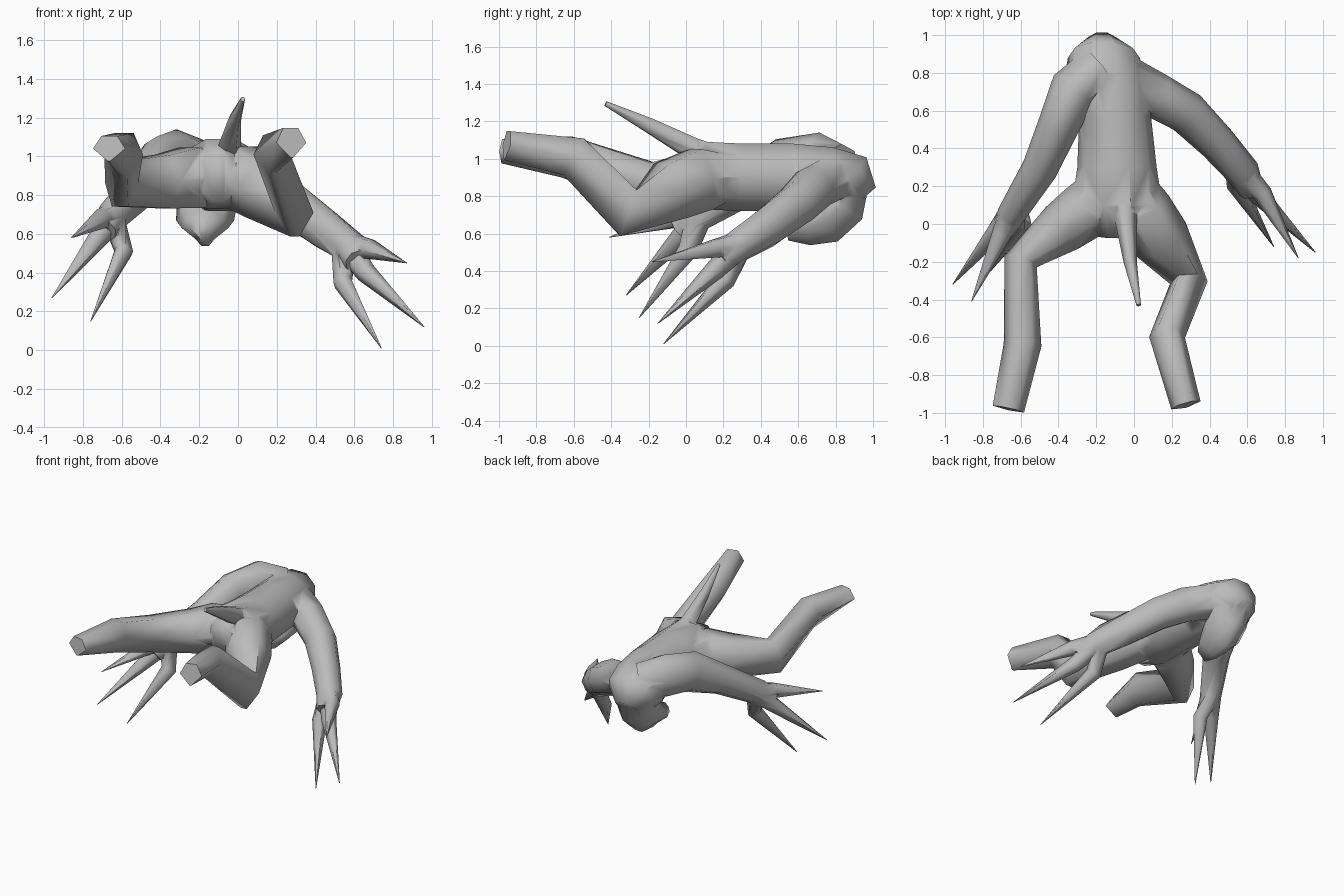
import bpy, bmesh, math
from mathutils import Vector

cube = bpy.data.objects.get("Cube")
if cube:
    bpy.data.objects.remove(cube)

skin = bpy.data.materials.new("grey_skin")
skin.use_nodes = True
GREY = (0.5, 0.5, 0.5, 1)
skin.diffuse_color = GREY
skin.node_tree.nodes["Principled BSDF"].inputs["Base Color"].default_value = GREY


def loft(name, rings, sides=8, side=None):
    """Skin a tube through rings of x, y, z, half width, half height, optional underside pinch."""
    bm = bmesh.new()
    centres = [Vector(r[:3]) for r in rings]
    loops = []
    for i, (_, _, _, width, height, *pinch) in enumerate(rings):
        before, after = centres[max(i - 1, 0)], centres[min(i + 1, len(rings) - 1)]
        along = (after - before).normalized()
        across = Vector(side) if side else along.cross(Vector((0, 0, 1))).normalized()
        up = across.cross(along).normalized()
        loop = []
        for k in range(sides):
            a = math.tau * k / sides
            narrow = pinch[0] if pinch and k > sides / 2 else 1
            p = centres[i] + across * width * narrow * math.cos(a) + up * height * math.sin(a)
            loop.append(bm.verts.new(p))
        loops.append(loop)
    for low, high in zip(loops, loops[1:]):
        for k in range(sides):
            n = (k + 1) % sides
            bm.faces.new((low[k], low[n], high[n], high[k]))
    bm.faces.new(loops[0][::-1])
    bm.faces.new(loops[-1])
    bmesh.ops.triangulate(bm, faces=bm.faces)
    bmesh.ops.recalc_face_normals(bm, faces=bm.faces)
    mesh = bpy.data.meshes.new(name)
    bm.to_mesh(mesh)
    bm.free()
    mesh.materials.append(skin)
    obj = bpy.data.objects.new(name, mesh)
    bpy.context.collection.objects.link(obj)
    return obj


# Torso and head, curled under the shoulders
X = (1, 0, 0)
body = loft("body", [(-.1, -.06, .89, .1, .13), (-.09, .1, .91, .24, .19), (-.09, .3, .9, .21, .19),
                     (-.1, .57, .9, .19, .19), (-.15, .77, .9, .22, .17),
                     (-.16, .88, .87, .19, .17), (-.17, .95, .79, .09, .09)], 10, X)
parts = [loft("head", [(-.16, .86, .85, .14, .12), (-.16, .83, .75, .155, .14, .7),
                       (-.17, .74, .67, .15, .14, .6), (-.17, .64, .63, .12, .1, .5),
                       (-.18, .54, .62, .06, .06, .5)], 10, (-1, 0, 0))]

# Tail
parts.append(loft("tail", [(-.06, .2, .99, .08, .08), (-.045, .04, 1.05, .06, .07),
                           (-.02, -.2, 1.18, .035, .045), (.025, -.43, 1.295, .012, .015)], 6))

# Legs, each with its own bend and a wedge-shaped foot
parts.append(loft("left_leg", [(-.03, .26, .91, .1, .12), (.04, .08, .89, .16, .19),
                               (.14, -.08, .83, .16, .18), (.29, -.31, .71, .1, .15, .5),
                               (.175, -.6, 1.01, .095, .13, .35),
                               (.275, -.96, 1.07, .08, .09, .15)], 6))
parts.append(loft("right_leg", [(-.14, .24, .9, .1, .12), (-.24, .08, .89, .16, .18),
                                (-.38, -.02, .87, .14, .16), (-.6, -.2, .86, .09, .14),
                                (-.59, -.64, 1.01, .1, .13, .4),
                                (-.665, -.98, 1.04, .085, .075, .15)], 6))

# Arms
parts.append(loft("left_arm", [(-.06, .77, .89, .13, .13), (.12, .68, .84, .12, .13),
                               (.28, .59, .75, .115, .12), (.44, .43, .63, .1, .11),
                               (.58, .27, .53, .09, .09), (.62, .18, .46, .07, .07)]))
parts.append(loft("right_arm", [(-.18, .82, .95, .13, .13), (-.32, .71, .98, .13, .16),
                                (-.4, .52, .96, .11, .15), (-.5, .29, .84, .095, .11),
                                (-.65, .05, .69, .075, .09), (-.69, -.03, .62, .065, .07)]))

# Clawed fingers: wrist, then a knuckle and tip for each
hands = {
    "left": ((.55, .3, .55), [((.68, .16, .52), (.87, -.18, .45)),
                              ((.66, .15, .4), (.96, -.15, .12)),
                              ((.54, .21, .35), (.74, -.12, .01))]),
    "right": ((-.64, .07, .69), [((-.7, -.05, .68), (-.86, -.41, .58)),
                                 ((-.72, -.03, .58), (-.96, -.32, .27)),
                                 ((-.59, .01, .51), (-.76, -.25, .15))]),
}
for hand, (wrist, fingers) in hands.items():
    for i, (knuckle, tip) in enumerate(fingers):
        parts.append(loft(f"{hand}_finger_{i + 1}",
                          [(*wrist, .07, .07), (*knuckle, .052, .055), (*tip, .002, .002)], 6))

# Fuse everything into one continuous skin
bpy.context.view_layer.objects.active = body
for part in parts:
    union = body.modifiers.new(part.name, 'BOOLEAN')
    union.operation = 'UNION'
    union.solver = 'EXACT'
    union.object = part
    bpy.ops.object.modifier_apply(modifier=union.name)
    bpy.data.objects.remove(part)
bpy.ops.object.select_all(action='DESELECT')
body.select_set(True)
bpy.ops.object.shade_smooth_by_angle(angle=math.radians(75))
